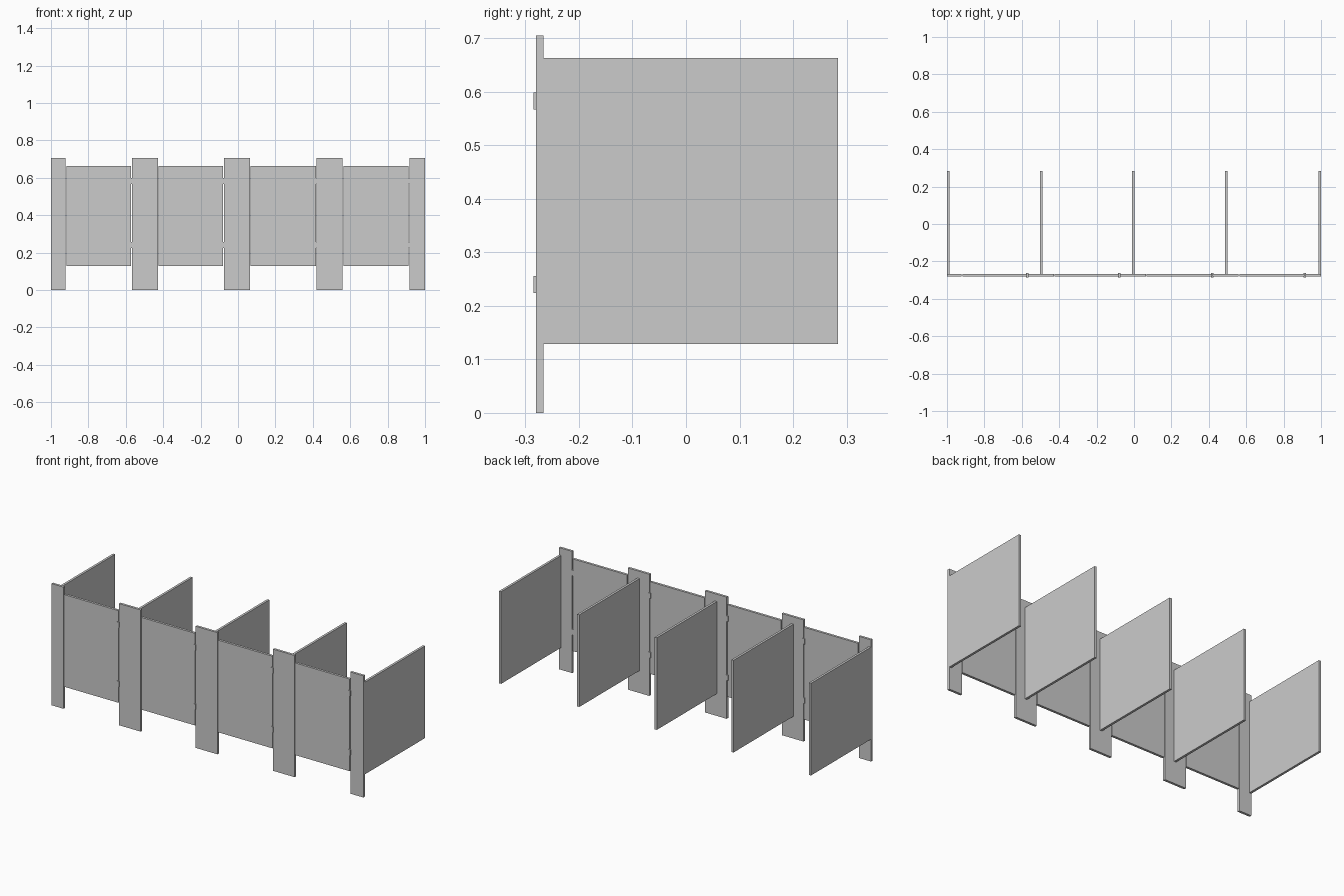
import bpy

if "Cube" in bpy.data.objects:
    bpy.data.objects.remove(bpy.data.objects["Cube"])


def box(name, x0, x1, y0, y1, z0, z1):
    """Axis-aligned box given by its limits."""
    bpy.ops.mesh.primitive_cube_add(size=1)
    ob = bpy.context.object
    ob.name = name
    ob.location = ((x0 + x1) / 2, (y0 + y1) / 2, (z0 + z1) / 2)
    ob.scale = (x1 - x0, y1 - y0, z1 - z0)
    bpy.ops.object.transform_apply(location=True, rotation=False, scale=True)
    return ob


FRONT, BACK, REAR = -0.28, -0.266, 0.284   # front panel faces, partition end
LOW, HIGH, TOP = 0.129, 0.663, 0.705       # panel heights, pilaster top
T = 0.0135                                 # partition thickness
GAP = 0.004

# Pilasters: narrow at both ends, wide in between
pilasters = [(-1.0, -0.922), (-0.567, -0.428), (-0.075, 0.064),
             (0.421, 0.559), (0.916, 1.0)]
for x0, x1 in pilasters:
    box("pilaster", x0, x1, FRONT, BACK, 0, TOP)

# Partitions between the stalls
for x in (-1 + T / 2, -0.496, -0.005, 0.492, 1 - T / 2):
    box("partition", x - T / 2, x + T / 2, BACK, REAR, LOW, HIGH)

# Doors, each with two hinges on its right edge
for left, right in zip(pilasters, pilasters[1:]):
    x0, x1 = left[1] + GAP, right[0] - GAP
    box("door", x0, x1, FRONT, BACK, LOW, HIGH)
    xc = right[0] - GAP / 2
    for z in (0.24, 0.583):
        box("hinge", xc - 0.008, xc + 0.005, -0.285, -0.262, z - 0.016, z + 0.016)
